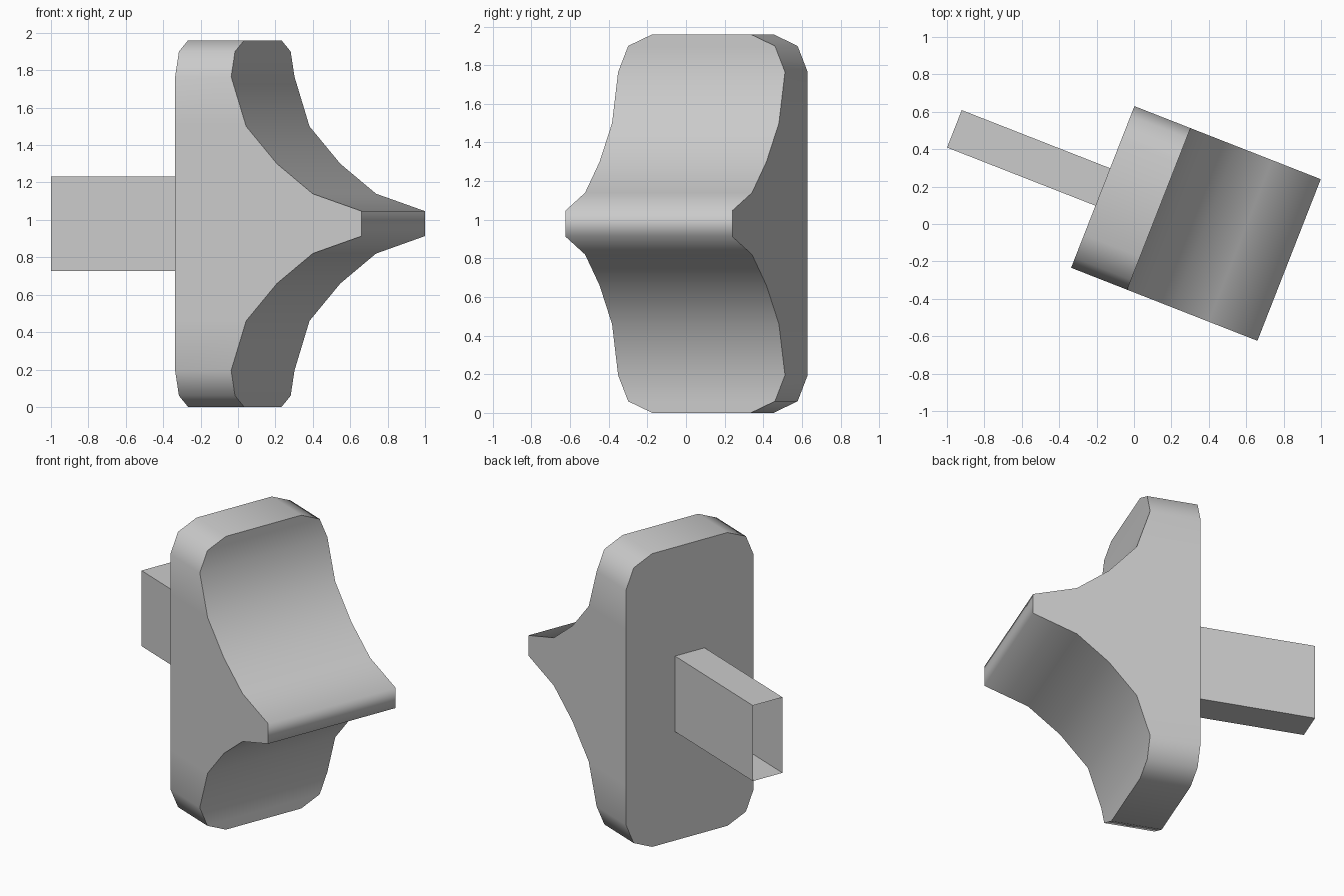
import bpy, bmesh, math
from mathutils import Matrix

if "Cube" in bpy.data.objects:
    bpy.data.objects.remove(bpy.data.objects["Cube"])

# Local frame: +x points out of the back plate, y is the width, z is up
MID_Z = 0.98
PLACE = Matrix.Translation((-0.167, 0.198, 0)) @ Matrix.Rotation(math.radians(-21.4), 4, 'Z')

grey = bpy.data.materials.new("grey")
grey.diffuse_color = (0.6, 0.6, 0.6, 1)
grey.use_nodes = True
grey.node_tree.nodes["Principled BSDF"].inputs["Base Color"].default_value = grey.diffuse_color


def finish(bm, name):
    bmesh.ops.recalc_face_normals(bm, faces=bm.faces)
    bm.transform(PLACE)
    mesh = bpy.data.meshes.new(name)
    bm.to_mesh(mesh)
    bm.free()
    mesh.materials.append(grey)
    ob = bpy.data.objects.new(name, mesh)
    bpy.context.collection.objects.link(ob)
    return ob


# Switch body: (height, half width, depth) rows for the lower half, mirrored upward
lower = [(0.0, 0.274, 0.322), (0.06, 0.408, 0.322), (0.195, 0.464, 0.322),
         (0.46, 0.464, 0.408), (0.66, 0.464, 0.585), (0.82, 0.464, 0.79),
         (0.913, 0.464, 1.07)]
rows = lower + [(2 * MID_Z - z, w, d) for z, w, d in reversed(lower)]

bm = bmesh.new()
loops = [[bm.verts.new(p) for p in ((0, -w, z), (d, -w, z), (d, w, z), (0, w, z))]
         for z, w, d in rows]
for a, b in zip(loops, loops[1:]):
    for i in range(4):
        j = (i + 1) % 4
        bm.faces.new((a[i], a[j], b[j], b[i]))
bm.faces.new(loops[0])
bm.faces.new(loops[-1])
# Merge coplanar strips into single flat side and back faces
bmesh.ops.dissolve_limit(bm, angle_limit=math.radians(1), verts=bm.verts, edges=bm.edges)
body = finish(bm, "switch_body")
bpy.context.view_layer.objects.active = body
body.select_set(True)
bpy.ops.object.shade_smooth_by_angle(angle=math.radians(75))

# Rear tab: a hollow rectangular sleeve, open at its far end
bm = bmesh.new()
bmesh.ops.create_cube(bm, size=1, matrix=Matrix.Translation((-0.426, 0, MID_Z))
                      @ Matrix.Diagonal((0.852, 0.215, 0.505, 1)))
bmesh.ops.recalc_face_normals(bm, faces=bm.faces)
ends = [f for f in bm.faces if abs(f.normal.x) > 0.9]
bmesh.ops.delete(bm, geom=ends, context='FACES_ONLY')
finish(bm, "rear_tab")
